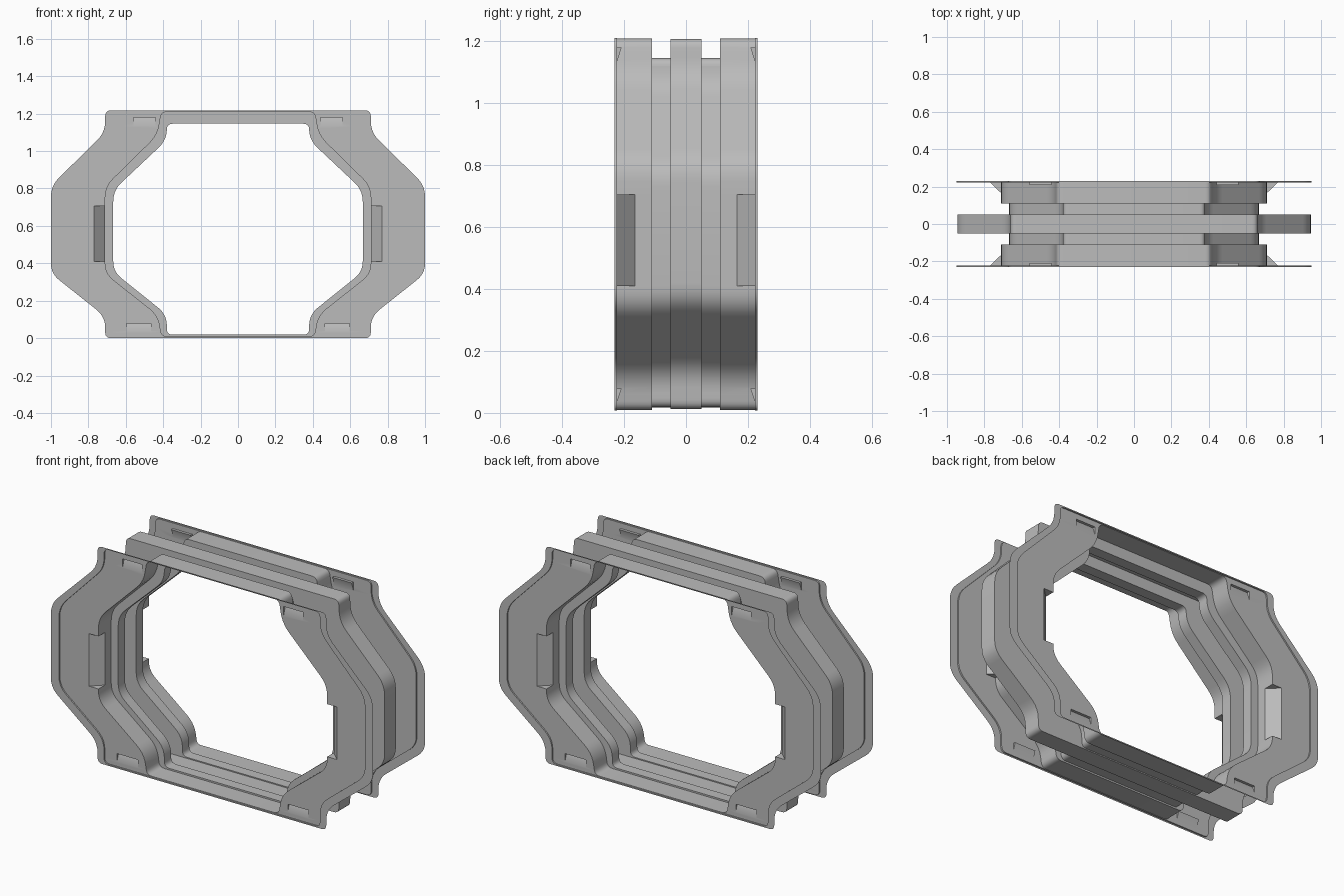
import bpy, bmesh, math
from mathutils import Vector

cube = bpy.data.objects.get("Cube")
if cube:
    bpy.data.objects.remove(cube, do_unlink=True)

grey = bpy.data.materials.new("plain grey")
grey.use_nodes = True
COLOUR = (0.5, 0.5, 0.5, 1)
grey.diffuse_color = COLOUR
grey.node_tree.nodes["Principled BSDF"].inputs["Base Color"].default_value = COLOUR

STEPS = 5
CUTS = (0.03, 0.06, 0.06, 0.055, 0.06, 0.03)   # how far each corner is rounded back


def outline(corners):
    """Closed x/z loop: right half corners, mirrored, every corner rounded."""
    pts = [Vector(c) for c in corners]
    pts += [Vector((-p.x, p.y)) for p in reversed(pts)]
    cuts = CUTS + CUTS[::-1]
    loop = []
    for i, p in enumerate(pts):
        before = (pts[i - 1] - p).normalized() * cuts[i]
        after = (pts[(i + 1) % len(pts)] - p).normalized() * cuts[i]
        for k in range(STEPS + 1):
            t = k / STEPS
            loop.append(p + before * (1 - t) ** 2 + after * t ** 2)
    return loop


LIP = outline([(.71, 1.217), (.71, 1.10), (1, .815), (1, .345), (.71, .115), (.71, 0)])
PLATE = outline([(.67, 1.211), (.67, 1.10), (.95, .81), (.95, .365), (.67, .14), (.67, .007)])
WALL = outline([(.41, 1.209), (.43, 1.085), (.71, .81), (.71, .345), (.425, .12), (.41, .009)])
THROAT = outline([(.38, 1.146), (.38, 1.06), (.667, .79), (.667, .355), (.38, .125), (.38, .018)])
RIB = outline([(.66, 1.208), (.665, 1.09), (.945, .81), (.945, .365), (.665, .14), (.66, .012)])


def loft(bm, sections):
    """Skin consecutive (loop, y) sections with quads."""
    rings = [[bm.verts.new((p.x, y, p.y)) for p in loop] for loop, y in sections]
    for a, b in zip(rings, rings[1:]):
        for i in range(len(a)):
            j = (i + 1) % len(a)
            bm.faces.new((a[i], a[j], b[j], b[i]))


def cut_window(bm, low, high):
    """Open a box-shaped window in the sheet (a flat axis has low == high)."""
    eps = 1e-4

    def touched():
        hit = []
        for f in bm.faces:
            spans = [[v.co[k] for v in f.verts] for k in range(3)]
            flat = all(max(spans[k]) - min(spans[k]) < eps
                       for k in range(3) if high[k] - low[k] < eps)
            if flat and all(max(spans[k]) > low[k] - eps and min(spans[k]) < high[k] + eps
                            for k in range(3)):
                hit.append(f)
        return hit

    for k in range(3):
        if high[k] - low[k] < eps:
            continue
        normal = Vector((0, 0, 0))
        normal[k] = 1
        for bound in (low, high):
            faces = touched()
            geom = set(faces)
            for f in faces:
                geom.update(f.edges)
                geom.update(f.verts)
            bmesh.ops.bisect_plane(bm, geom=list(geom), dist=1e-5,
                                   plane_co=normal * bound[k], plane_no=normal)
    inside = [f for f in touched()
              if all(low[k] - eps < f.calc_center_median()[k] < high[k] + eps for k in range(3))]
    bmesh.ops.delete(bm, geom=inside, context='FACES')


def add_faces(bm, *faces):
    for pts in faces:
        bm.faces.new([bm.verts.new(p) for p in pts])


def window(bm, a, b):
    cut_window(bm, [min(p) for p in zip(a, b)], [max(p) for p in zip(a, b)])


def finish(bm, name):
    bmesh.ops.remove_doubles(bm, verts=bm.verts[:], dist=1e-4)
    bmesh.ops.recalc_face_normals(bm, faces=bm.faces[:])
    mesh = bpy.data.meshes.new(name)
    bm.to_mesh(mesh)
    bm.free()
    mesh.materials.append(grey)
    obj = bpy.data.objects.new(name, mesh)
    bpy.context.collection.objects.link(obj)
    bpy.ops.object.select_all(action='DESELECT')
    obj.select_set(True)
    bpy.context.view_layer.objects.active = obj
    bpy.ops.object.shade_smooth_by_angle(angle=math.radians(32))


FACE, RIM, STEP, HALF_RIB = 0.223, 0.231, 0.11, 0.05


def side_recess(bm, s, t):
    """Chamfered grip where the flange meets the inner wall."""
    z0, z1 = 0.41, 0.705
    edge, corner, deep = (s * .77, t * FACE), (s * .71, t * FACE), (s * .71, t * .165)
    window(bm, (*edge, z0), (*corner, z1))
    window(bm, (*corner, z0), (*deep, z1))
    add_faces(bm, [(*edge, z0), (*deep, z0), (*deep, z1), (*edge, z1)],
              *[[(*p, z) for p in (edge, corner, deep)] for z in (z0, z1)])


def slot(bm, s, t, x0, x1, z0, z1):
    """Shallow wedge slot, deepest at its upper edge."""
    x0, x1, y, deep = s * x0, s * x1, t * FACE, t * (FACE - .015)
    window(bm, (x0, y, z0), (x1, y, z1))
    add_faces(bm, [(x0, y, z0), (x1, y, z0), (x1, deep, z1), (x0, deep, z1)],
              [(x0, y, z1), (x1, y, z1), (x1, deep, z1), (x0, deep, z1)],
              *[[(x, y, z0), (x, deep, z1), (x, y, z1)] for x in (x0, x1)])


# Front and back flanges: raised lip, flat plate and inner wall
for name, t in (("front_flange", -1), ("back_flange", 1)):
    bm = bmesh.new()
    loft(bm, [(LIP, t * RIM), (PLATE, t * RIM), (PLATE, t * FACE),
              (WALL, t * FACE), (WALL, t * STEP)])
    for s in (-1, 1):
        side_recess(bm, s, t)
        slot(bm, s, t, .44, .56, 1.133, 1.18)
        slot(bm, s, t, .465, .595, .035, .078)
    finish(bm, name)

# Middle channel: narrowed throat with a hollow rib around it
bm = bmesh.new()
loft(bm, [(WALL, -STEP), (THROAT, -STEP), (THROAT, -HALF_RIB), (RIB, -HALF_RIB),
          (RIB, HALF_RIB), (THROAT, HALF_RIB), (THROAT, STEP), (WALL, STEP)])
finish(bm, "ribbed_channel")
